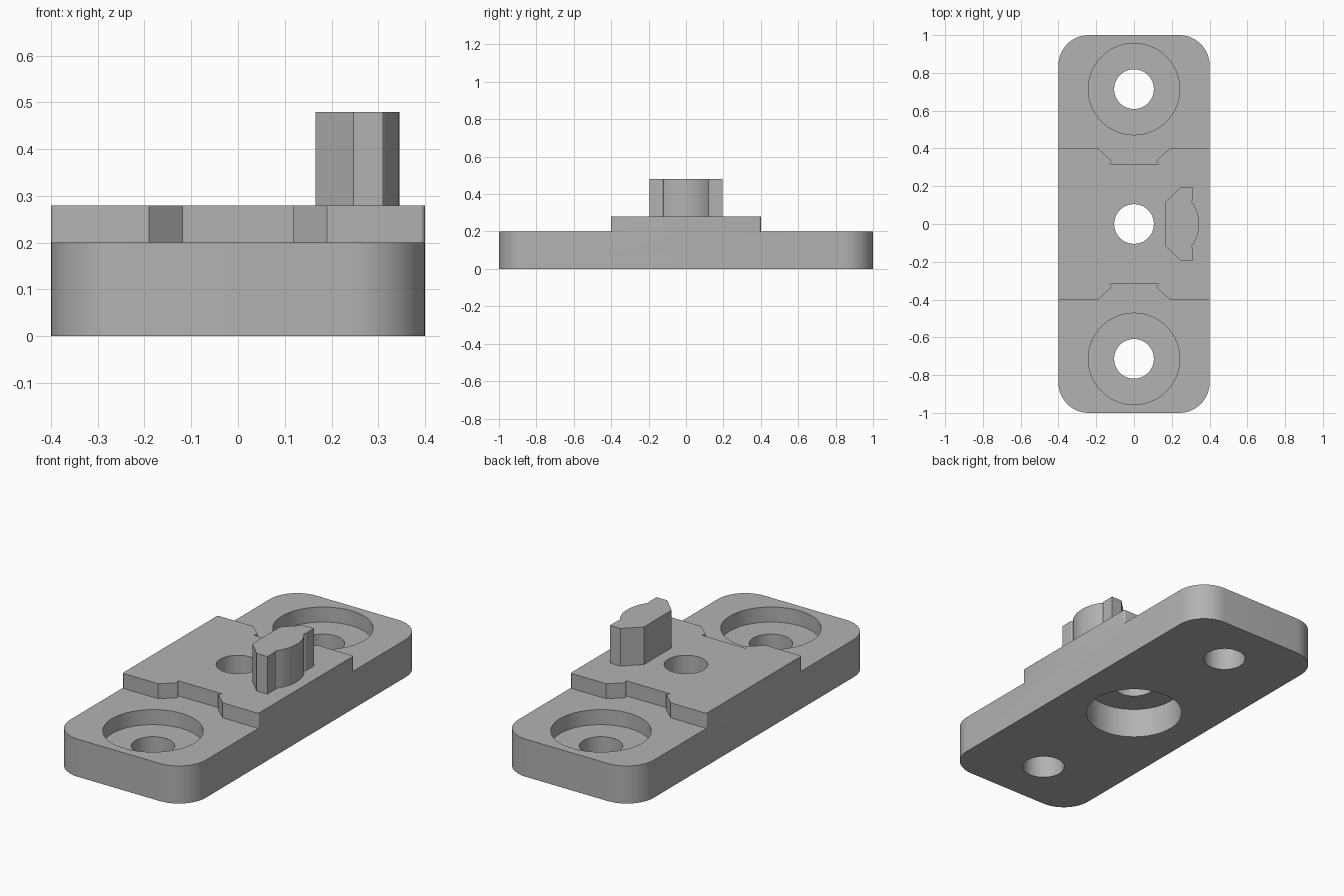
import bpy, bmesh
from math import sin, cos, pi, asin

cube = bpy.data.objects.get("Cube")
if cube:
    bpy.data.objects.remove(cube, do_unlink=True)

grey = bpy.data.materials.new("mid_grey")
grey.use_nodes = True
colour = (0.45, 0.45, 0.45, 1)
grey.diffuse_color = colour
grey.node_tree.nodes["Principled BSDF"].inputs["Base Color"].default_value = colour


def arc(cx, cy, r, start, end, steps):
    return [(cx + r * cos(start + (end - start) * i / steps),
             cy + r * sin(start + (end - start) * i / steps)) for i in range(steps + 1)]


def rounded_rect(hx, hy, r, steps):
    points = []
    for i, (sx, sy) in enumerate([(1, 1), (-1, 1), (-1, -1), (1, -1)]):
        points += arc(sx * (hx - r), sy * (hy - r), r, i * pi / 2, (i + 1) * pi / 2, steps)
    return points


def prism(name, outline, z0, z1):
    """Extrude a counter-clockwise outline from z0 to z1."""
    bm = bmesh.new()
    face = bm.faces.new([bm.verts.new((x, y, z0)) for x, y in outline])
    top = bmesh.ops.extrude_face_region(bm, geom=[face])["geom"]
    bmesh.ops.translate(bm, vec=(0, 0, z1 - z0),
                        verts=[v for v in top if isinstance(v, bmesh.types.BMVert)])
    bmesh.ops.recalc_face_normals(bm, faces=bm.faces)
    mesh = bpy.data.meshes.new(name)
    bm.to_mesh(mesh)
    bm.free()
    mesh.materials.append(grey)
    obj = bpy.data.objects.new(name, mesh)
    bpy.context.collection.objects.link(obj)
    return obj


def combine(target, tool, operation):
    """Apply a boolean and remove the tool object."""
    mod = target.modifiers.new(operation.lower(), "BOOLEAN")
    mod.operation, mod.solver, mod.object = operation, "EXACT", tool
    bpy.context.view_layer.objects.active = target
    bpy.ops.object.modifier_apply(modifier=mod.name)
    bpy.data.objects.remove(tool, do_unlink=True)


def drill(target, y, r, z0, z1):
    circle = arc(0, y, r, 0, 2 * pi, 64)[:-1]
    combine(target, prism("drill", circle, z0, z1), "DIFFERENCE")


# Base plate with rounded corners
base = prism("base_plate", rounded_rect(0.4, 1.0, 0.16, 12), 0, 0.2)

# Raised centre pad with a dovetail notch in the front and back edges
notch = [(0.19, 0.4), (0.118, 0.335), (0.132, 0.317),
         (-0.132, 0.317), (-0.118, 0.335), (-0.19, 0.4)]
pad_corners = rounded_rect(0.4, 0.4, 0.01, 3)
half = len(pad_corners) // 2
quarter = half // 2
pad = (pad_corners[:quarter] + notch + pad_corners[quarter:half + quarter]
       + [(-x, -y) for x, y in notch] + pad_corners[half + quarter:])
combine(base, prism("centre_pad", pad, 0.2, 0.28), "UNION")

# Counterbored end holes, and a centre hole counterbored from below
for y in (-0.714, 0.714):
    drill(base, y, 0.105, -0.1, 0.4)
    drill(base, y, 0.242, 0.12, 0.4)
drill(base, 0, 0.105, -0.1, 0.4)
drill(base, 0, 0.242, -0.1, 0.16)

# Upright locating peg with chamfered inner side and bowed outer side
sweep = asin(0.6)
peg_outline = ([(0.247, -0.196), (0.31, -0.196), (0.31, -0.128)]
               + arc(0.145, 0, 0.2, -sweep, sweep, 16)
               + [(0.31, 0.128), (0.31, 0.196), (0.247, 0.196),
                  (0.166, 0.116), (0.166, -0.116)])
peg = prism("locating_peg", peg_outline, 0.28, 0.48)

# Smooth the curved walls, keeping edges sharp
for obj in (base, peg):
    bpy.ops.object.select_all(action="DESELECT")
    obj.select_set(True)
    bpy.context.view_layer.objects.active = obj
    bpy.ops.object.shade_smooth_by_angle(angle=pi / 6)
